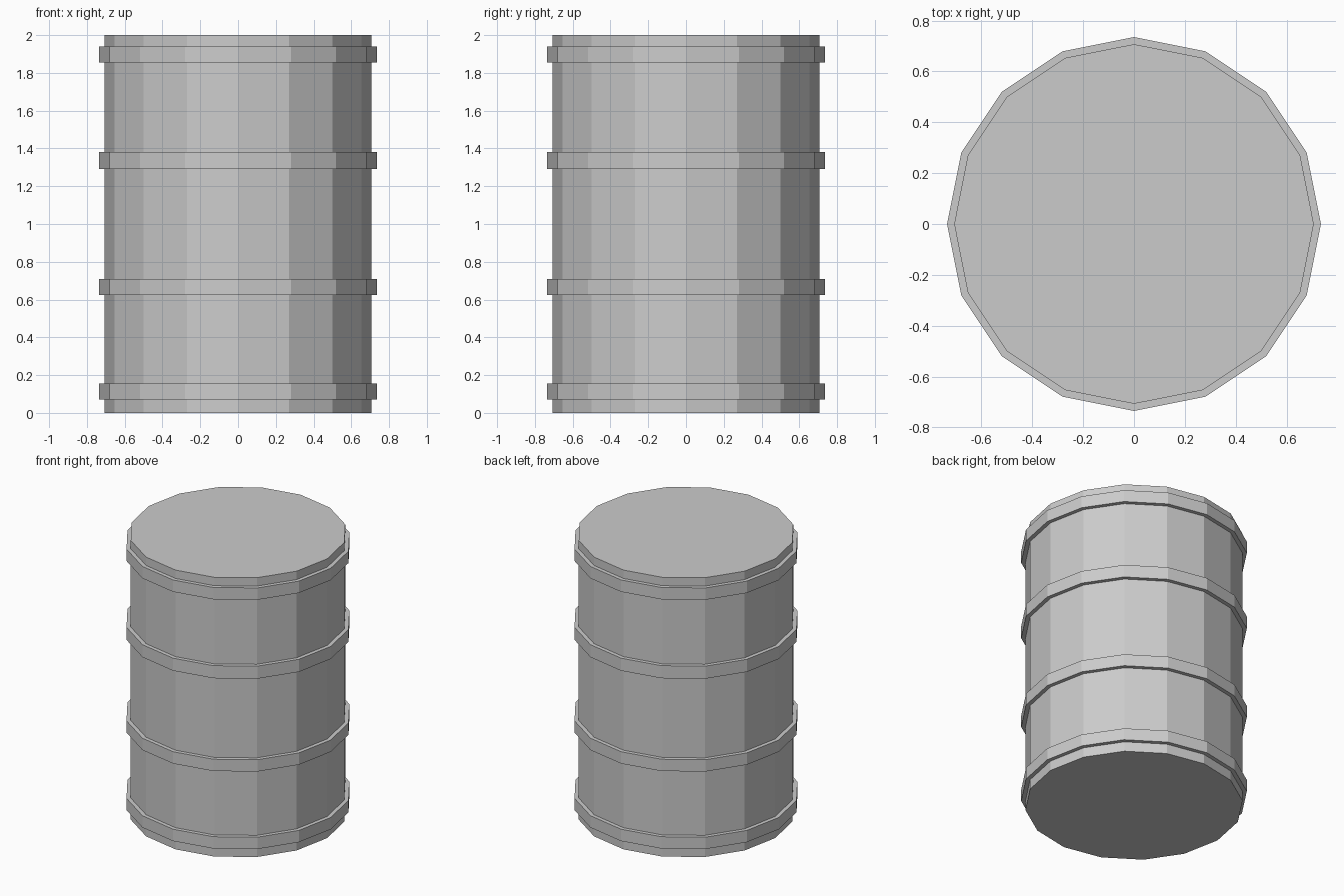
import bpy, bmesh, math

if "Cube" in bpy.data.objects:
    bpy.data.objects.remove(bpy.data.objects["Cube"])

SIDES = 16
BODY_R, HOOP_R, HEIGHT = 0.707, 0.735, 2.0
HOOPS = [(0.07, 0.155), (0.625, 0.71), (1.29, 1.38), (1.855, 1.94)]

grey = bpy.data.materials.new("light_grey")
grey.diffuse_color = (0.6, 0.6, 0.6, 1.0)
grey.use_nodes = True
grey.node_tree.nodes["Principled BSDF"].inputs["Base Color"].default_value = grey.diffuse_color

# Side profile (radius, height): straight wall stepping out at each hoop
profile = [(BODY_R, 0.0)]
for low, high in HOOPS:
    profile += [(BODY_R, low), (HOOP_R, low), (HOOP_R, high), (BODY_R, high)]
profile.append((BODY_R, HEIGHT))

# Barrel: rings of the profile bridged together, capped at both ends
bm = bmesh.new()
rings = []
for r, z in profile:
    rings.append([bm.verts.new((r * math.cos(math.tau * i / SIDES),
                                r * math.sin(math.tau * i / SIDES), z))
                  for i in range(SIDES)])
for a, b in zip(rings, rings[1:]):
    for i in range(SIDES):
        j = (i + 1) % SIDES
        bm.faces.new((a[i], a[j], b[j], b[i]))
bm.faces.new(rings[0][::-1])
bm.faces.new(rings[-1])
bmesh.ops.recalc_face_normals(bm, faces=bm.faces)

mesh = bpy.data.meshes.new("barrel")
bm.to_mesh(mesh)
bm.free()
mesh.materials.append(grey)
barrel = bpy.data.objects.new("barrel", mesh)
bpy.context.collection.objects.link(barrel)
